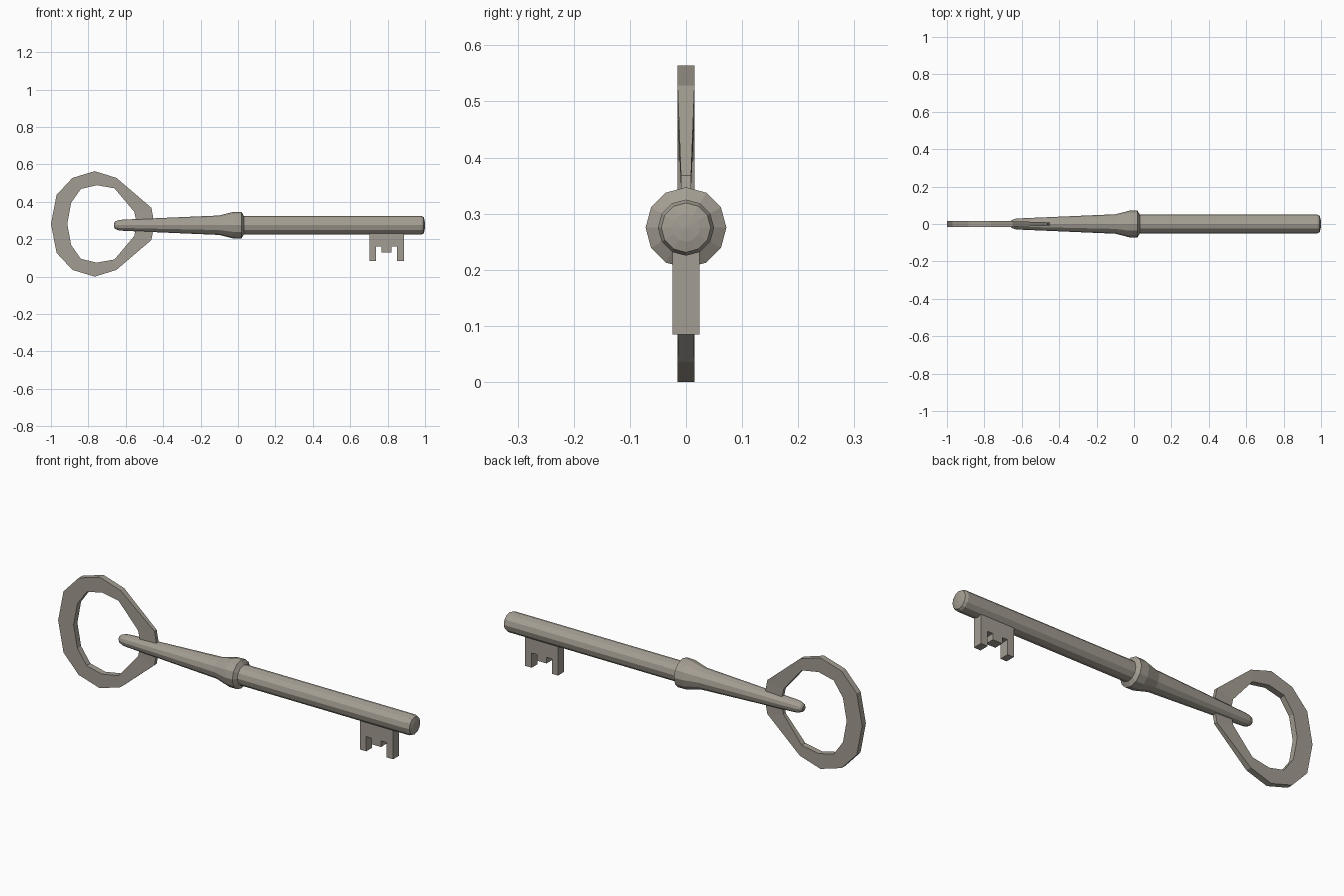
import bpy, bmesh, math

if "Cube" in bpy.data.objects:
    bpy.data.objects.remove(bpy.data.objects["Cube"])

AXIS_Z = 0.275   # height of the shank axis
RING_Z = 0.282   # height of the bow centre

metal = bpy.data.materials.new("aged_metal")
metal.diffuse_color = (0.37, 0.34, 0.29, 1.0)
metal.use_nodes = True
metal.node_tree.nodes["Principled BSDF"].inputs["Base Color"].default_value = metal.diffuse_color


def finish(bm, name):
    bmesh.ops.recalc_face_normals(bm, faces=bm.faces)
    mesh = bpy.data.meshes.new(name)
    bm.to_mesh(mesh)
    bm.free()
    mesh.materials.append(metal)
    obj = bpy.data.objects.new(name, mesh)
    bpy.context.collection.objects.link(obj)
    return obj


def bridge(bm, a, b):
    for i in range(len(a)):
        j = (i + 1) % len(a)
        bm.faces.new((a[i], a[j], b[j], b[i]))


def lathe_x(name, profile, sides=12):
    """Spin (x, radius) points round the shank axis and cap both ends."""
    bm = bmesh.new()
    rings = []
    for x, r in profile:
        rings.append([bm.verts.new((x, r * math.sin(math.tau * i / sides),
                                    AXIS_Z + r * math.cos(math.tau * i / sides)))
                      for i in range(sides)])
    for a, b in zip(rings, rings[1:]):
        bridge(bm, a, b)
    bm.faces.new(rings[0])
    bm.faces.new(rings[-1])
    return finish(bm, name)


def mirrored(half):
    """Close an upper half outline (first and last on the axis)."""
    return half + [(x, -z) for x, z in reversed(half[1:-1])]


# Bow: faceted flat ring, thinner where it passes through the stem
outer = mirrored([(-1.0, 0), (-0.97, 0.155), (-0.885, 0.246), (-0.766, 0.282),
                  (-0.65, 0.246), (-0.463, 0.086), (-0.447, 0)])
inner = mirrored([(-0.913, 0), (-0.892, 0.113), (-0.84, 0.187), (-0.755, 0.207),
                  (-0.66, 0.19), (-0.555, 0.065), (-0.54, 0)])
bm = bmesh.new()


def ring_loop(outline, side):
    return [bm.verts.new((x, side * (0.015 if x < -0.6 else 0.009), RING_Z + z))
            for x, z in outline]


loops = [ring_loop(outer, -1), ring_loop(inner, -1), ring_loop(inner, 1), ring_loop(outer, 1)]
for k in range(4):
    bridge(bm, loops[k], loops[(k + 1) % 4])
finish(bm, "bow_ring")

# Tapered stem with collar
lathe_x("stem_and_collar", [(-0.663, 0.012), (-0.655, 0.021), (-0.635, 0.028), (-0.61, 0.03),
                            (-0.10, 0.052), (-0.025, 0.071), (0.018, 0.072), (0.031, 0.05)])

# Round shaft with a softened tip
lathe_x("shaft", [(0.0, 0.05), (0.98, 0.05), (0.993, 0.044), (0.998, 0.025), (1.0, 0.004)])

# Notched bit under the shaft
bit = [(0.702, 0.25), (0.702, 0.085), (0.737, 0.085), (0.737, 0.16), (0.767, 0.16),
       (0.767, 0.129), (0.82, 0.129), (0.82, 0.16), (0.85, 0.16), (0.85, 0.085),
       (0.888, 0.085), (0.888, 0.25)]
bm = bmesh.new()
front = [bm.verts.new((x, -0.024, z)) for x, z in bit]
back = [bm.verts.new((x, 0.024, z)) for x, z in bit]
bridge(bm, front, back)
bm.faces.new(front)
bm.faces.new(back)
finish(bm, "bit")
